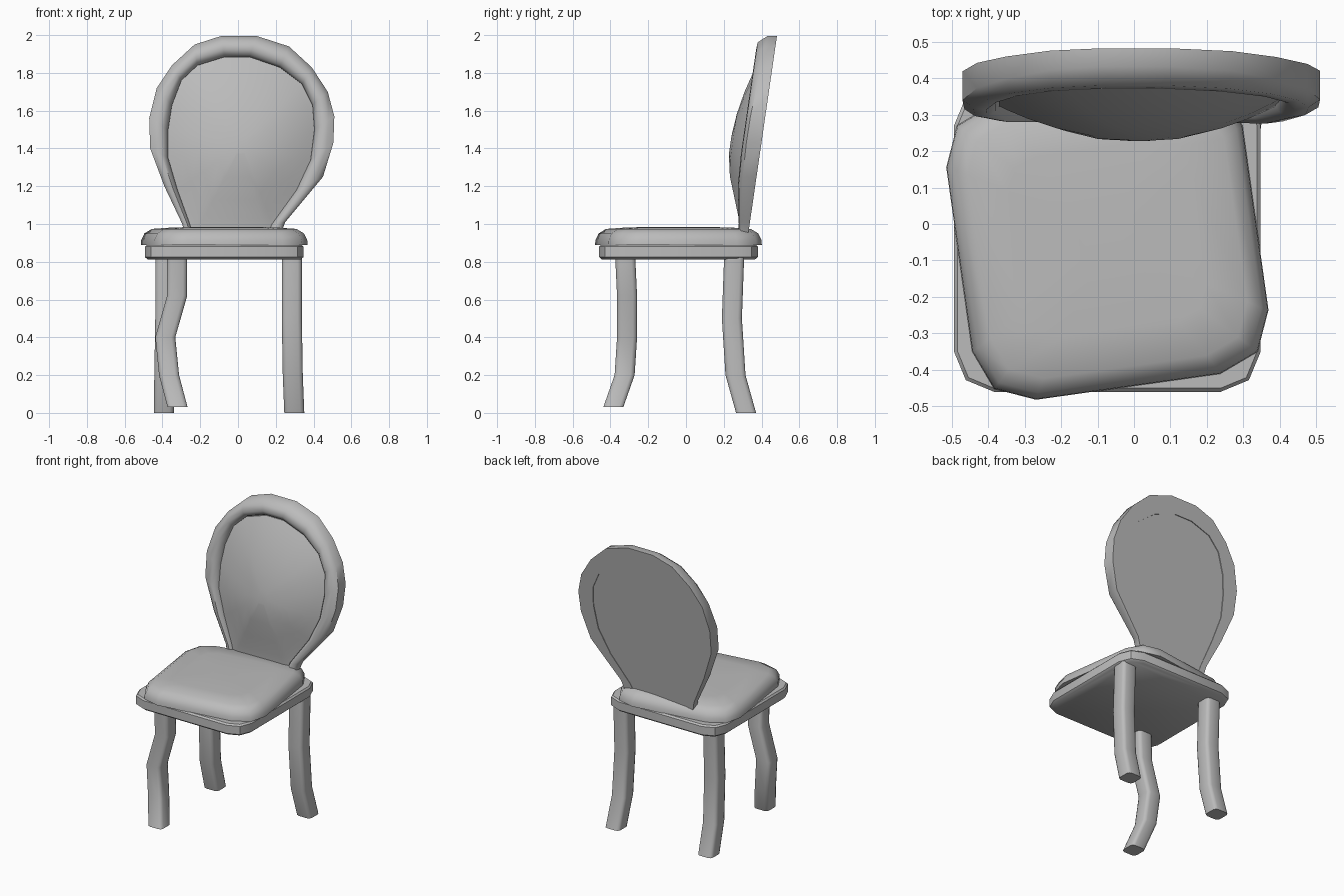
import bpy, bmesh, math
from mathutils import Vector, Matrix

cube = bpy.data.objects.get("Cube")
if cube:
    bpy.data.objects.remove(cube, do_unlink=True)

grey = bpy.data.materials.new("plain_grey")
grey.use_nodes = True
GREY = (0.5, 0.5, 0.5, 1)
grey.diffuse_color = GREY
grey.node_tree.nodes["Principled BSDF"].inputs["Base Color"].default_value = GREY


def loft(name, loops, cyclic=False, angle=40):
    """Bridge equal-length closed loops; cap both ends unless cyclic."""
    bm = bmesh.new()
    rows = [[bm.verts.new(p) for p in loop] for loop in loops]
    n = len(rows[0])
    pairs = list(zip(rows, rows[1:]))
    if cyclic:
        pairs.append((rows[-1], rows[0]))
    else:
        bm.faces.new(rows[0])
        bm.faces.new(rows[-1])
    for a, b in pairs:
        for i in range(n):
            j = (i + 1) % n
            bm.faces.new((a[i], a[j], b[j], b[i]))
    bmesh.ops.recalc_face_normals(bm, faces=bm.faces)
    mesh = bpy.data.meshes.new(name)
    bm.to_mesh(mesh)
    bm.free()
    mesh.materials.append(grey)
    obj = bpy.data.objects.new(name, mesh)
    bpy.context.collection.objects.link(obj)
    bpy.ops.object.select_all(action='DESELECT')
    bpy.context.view_layer.objects.active = obj
    obj.select_set(True)
    bpy.ops.object.shade_smooth_by_angle(angle=math.radians(angle))
    return obj


def rounded_square(center, half, radius, z, turn=0, segments=2):
    """Closed loop of a square with rounded corners."""
    rot = Matrix.Rotation(math.radians(turn), 3, 'Z')
    pts = []
    for q in range(4):
        mid = math.pi / 4 + q * math.pi / 2
        corner = Vector((math.cos(mid), math.sin(mid), 0)) * (half - radius) * math.sqrt(2)
        for s in range(segments + 1):
            a = q * math.pi / 2 + s / segments * math.pi / 2
            p = corner + Vector((math.cos(a), math.sin(a), 0)) * radius
            pts.append(rot @ p + Vector((center[0], center[1], z)))
    return pts


# Seat frame and the cushion lying twisted on it
SEAT = (-0.073, -0.04)
loft("seat_frame", [rounded_square(SEAT, h, r, z) for h, r, z in
                    ((0.405, 0.1, 0.812), (0.42, 0.11, 0.825), (0.42, 0.11, 0.88), (0.41, 0.1, 0.89))])
loft("seat_cushion", [rounded_square(SEAT, h, r, z, turn=8) for h, r, z in
                      ((0.41, 0.155, 0.888), (0.408, 0.154, 0.915), (0.392, 0.145, 0.95),
                       (0.355, 0.13, 0.974), (0.25, 0.09, 0.982), (0.08, 0.03, 0.985))], angle=60)

# Three legs, the front one bent out of line
legs = {
    "front_right_leg": [(-0.322, -0.322, 0.83), (-0.322, -0.312, 0.62), (-0.385, -0.312, 0.4),
                        (-0.365, -0.325, 0.2), (-0.32, -0.385, 0.03)],
    "back_right_leg": [(-0.385, 0.255, 0.83), (-0.385, 0.243, 0.5), (-0.39, 0.262, 0.2), (-0.393, 0.318, 0)],
    "back_left_leg": [(0.285, 0.255, 0.83), (0.285, 0.243, 0.5), (0.29, 0.262, 0.2), (0.298, 0.318, 0)],
}
for name, path in legs.items():
    loft(name, [rounded_square(p, 0.053, 0.022, p[2]) for p in path], angle=50)

# Backrest outlines (x, z), from the lower right round to the lower left
outer = [(-0.28, 0.93), (-0.295, 1.0), (-0.39, 1.2), (-0.465, 1.4), (-0.47, 1.56), (-0.43, 1.72),
         (-0.35, 1.84), (-0.23, 1.95), (-0.09, 1.995), (0.1, 1.995), (0.27, 1.94), (0.39, 1.83),
         (0.475, 1.7), (0.51, 1.57), (0.505, 1.43), (0.45, 1.25), (0.25, 1.01), (0.22, 0.93)]
inner = [(-0.235, 0.93), (-0.255, 1.0), (-0.32, 1.18), (-0.37, 1.35), (-0.37, 1.5), (-0.35, 1.63),
         (-0.3, 1.76), (-0.215, 1.84), (-0.07, 1.885), (0.06, 1.885), (0.22, 1.83), (0.34, 1.74),
         (0.395, 1.63), (0.405, 1.5), (0.385, 1.34), (0.31, 1.18), (0.18, 1.0), (0.15, 0.93)]


def on_back(x, z, depth):
    """Point lying forward of the leaning rear plane."""
    return Vector((x, 0.335 + (z - 0.985) * 0.145 - depth, z))


def taper(z):
    return min(1, 0.5 + max(0, z - 0.95) * 1.4)


# Rounded rim around the panel: one cross-section per outline point
sections = []
for (ox, oz), (ix, iz) in zip(outer, inner):
    edge = 0.08 - 0.03 * max(0, (oz - 1.55) / 0.45)
    profile = ((0, 0), (0, edge), (0.3, 0.097), (0.65, 0.1), (0.9, 0.08), (1, 0.055), (1, 0))
    sections.append([on_back(ox + (ix - ox) * t, oz + (iz - oz) * t, d * taper(oz)) for t, d in profile])
loft("backrest_rim", sections, angle=50)

# Padded panel bulging forward inside the rim
CX, CZ = 0.02, 1.42


def panel_loop(scale, depth):
    return [on_back(CX + (x - CX) * scale, CZ + (z - CZ) * scale,
                    depth * taper(CZ + (z - CZ) * scale)) for x, z in inner]


dome = [panel_loop(s, 0.065 + 0.1 * (1 - s * s)) for s in (1, 0.93, 0.8, 0.6, 0.35, 0.1)]
loft("backrest_panel", [panel_loop(1, 0.005)] + dome, angle=50)
